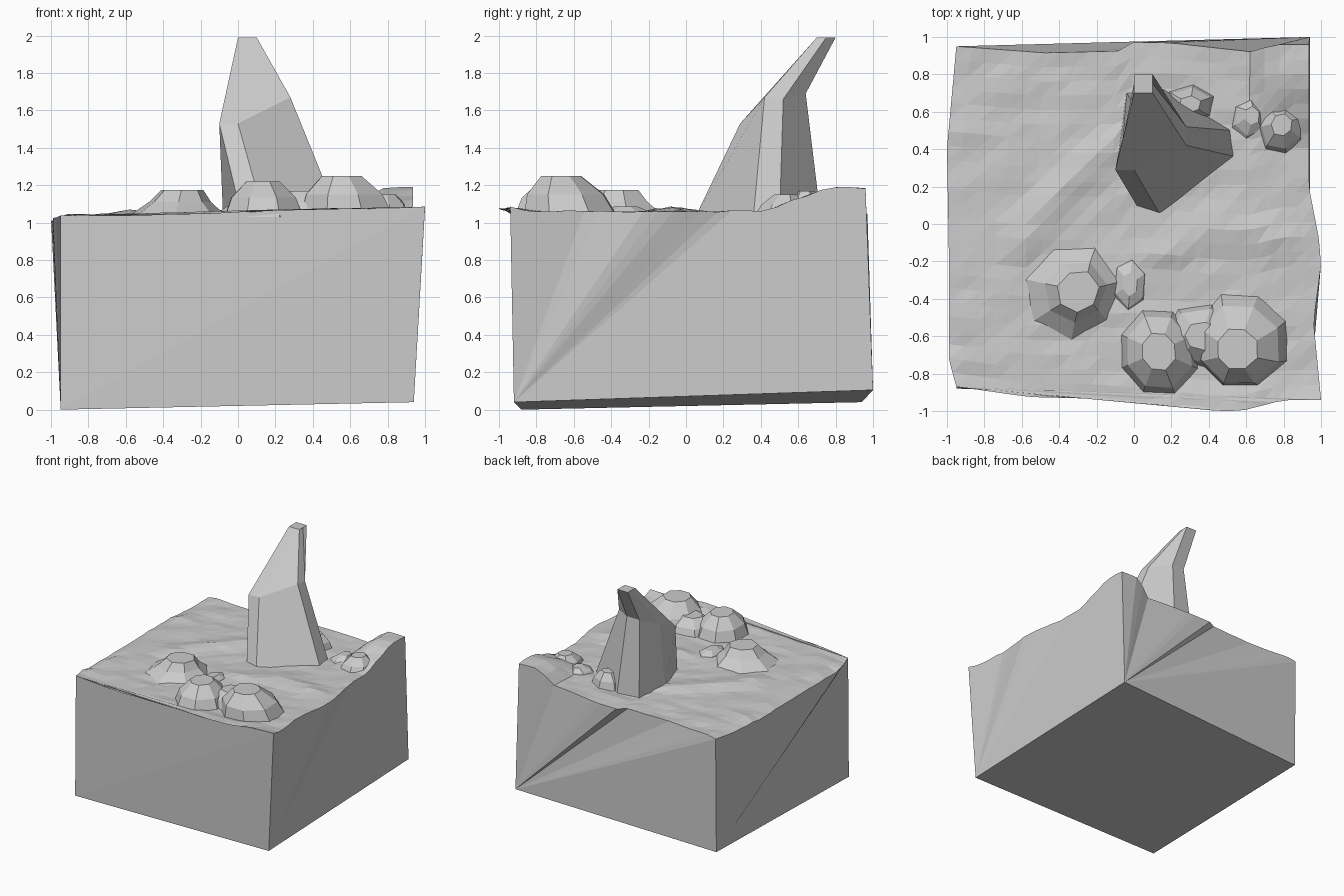
import bpy, math, random
from mathutils import Vector, noise

if "Cube" in bpy.data.objects:
    bpy.data.objects.remove(bpy.data.objects["Cube"])

random.seed(4)
N = 24


def add_mesh(name, verts, faces):
    me = bpy.data.meshes.new(name)
    me.from_pydata(verts, [], faces)
    me.update()
    ob = bpy.data.objects.new(name, me)
    bpy.context.collection.objects.link(ob)
    return ob


def curve(pts, t):
    # piecewise linear lookup
    for (a, p), (b, q) in zip(pts, pts[1:]):
        if t <= b:
            return p + (q - p) * (t - a) / (b - a)
    return pts[-1][1]


def step(a, b, t):
    t = max(0, min(1, (t - a) / (b - a)))
    return t * t * (3 - 2 * t)


def ridge(x, y, path, w):
    # falloff around a polyline
    best = 9
    for a, b in zip(path, path[1:]):
        a, b, p = Vector(a), Vector(b), Vector((x, y))
        t = max(0, min(1, (p - a).dot(b - a) / (b - a).length_squared))
        best = min(best, (p - a.lerp(b, t)).length)
    return max(0, 1 - best / w)


# Ground block: wavy outline, low relief on top, walls fanned to four bottom corners
left = [(0, -.95), (.08, -.99), (.4, -.99), (.7, -1), (1, -.95)]
right = [(0, 1), (.22, .96), (.38, 1), (.45, .99), (.6, .935), (1, .935)]
front = [(0, -.87), (.2, -.925), (.4, -.935), (.72, -1), (.78, -1), (.9, -.94), (1, -.94)]
back = [(0, .95), (.25, .915), (.46, .925), (.5, .97), (.6, .97), (.84, .92), (.9, .96), (1, .96)]


def height(x, y):
    z = 1.048 + .012 * x
    z += .012 * noise.noise(Vector((x * 5, y * 9, 0)))
    z -= .03 * step(-.9, -1, x) * step(-.9, -.6, y)
    z += .03 * ridge(x, y, [(-.6, -.1), (-.42, .15), (-.12, .42)], .14)
    z += .025 * ridge(x, y, [(.1, -.18), (.42, -.01), (.85, -.1)], .14)
    z += .02 * step(-.8, -.93, y) * step(-.4, .4, x)
    z += .125 * step(.36, .8, y) * step(.6, .76, x)
    return z


verts, faces = [], []
for j in range(N + 1):
    for i in range(N + 1):
        u, v = i / N, j / N
        x = curve(left, v) * (1 - u) + curve(right, v) * u
        y = curve(front, u) * (1 - v) + curve(back, u) * v
        verts.append((x, y, height(x, y)))
k = lambda i, j: j * (N + 1) + i
for j in range(N):
    for i in range(N):
        a, b, c, d = k(i, j), k(i + 1, j), k(i + 1, j + 1), k(i, j + 1)
        faces += [(a, b, c), (a, c, d)]
FL = len(verts)
FR, BR, BL = FL + 1, FL + 2, FL + 3
verts += [(-.95, -.88, 0), (.94, -.92, .04), (.94, 1, .105), (-.95, .94, .04)]
faces.append((FL, BL, BR, FR))


def wall(edge, pivot, other):
    # edge runs from above pivot to above other
    for a, b in zip(edge, edge[1:]):
        faces.append((pivot, b, a))
    faces.append((pivot, other, edge[-1]))


wall([k(N, j) for j in range(N + 1)], FR, BR)
wall([k(N - i, N) for i in range(N + 1)], BR, BL)
wall([k(0, N - j) for j in range(N + 1)], BL, FL)
lip = [k(i, 0) for i in range(N + 1)]
faces += [(FL, FR, lip[-1]), (FL, lip[-1], lip[0])]
faces += [(lip[0], b, a) for a, b in zip(lip[1:], lip[2:])]
add_mesh("ground_block", verts, faces)


def loft(name, rings):
    n = len(rings[0])
    vs = [p for r in rings for p in r]
    fs = []
    for r in range(len(rings) - 1):
        for i in range(n):
            a, b = r * n + i, r * n + (i + 1) % n
            fs.append((a, b, b + n, a + n))
    fs.append(tuple(range(n))[::-1])
    fs.append(tuple(range(len(vs) - n, len(vs))))
    return add_mesh(name, vs, fs)


# Leaning spire: base, shoulder and small tip, seven sided
base = [(.02, .09, 1.03), (.14, .05, 1.03), (.54, .36, 1.03), (.52, .5, 1.03),
        (.16, .72, 1.03), (-.04, .7, 1.03), (-.08, .4, 1.03)]
shoulder = [(-.1, .29, 1.53), (0, .29, 1.53), (.28, .42, 1.67), (.28, .52, 1.66),
            (.12, .64, 1.69), (0, .64, 1.69), (-.06, .45, 1.6)]
tip = [(0, .7, 1.99), (.05, .7, 1.99), (.1, .7, 1.99), (.1, .75, 1.99),
       (.1, .8, 1.99), (0, .8, 1.99), (0, .75, 1.99)]
loft("spire", [base, shoulder, tip])


def rock(name, cx, cy, rx, ry, top, n, tx=0, ty=0, turn=0.4, mid=.82):
    # faceted boulder; tx, ty shift the crown
    wob = [random.uniform(.93, 1.05) for _ in range(n)]
    rings = []
    for s, h in ((1, 0), (mid, .55), (.42, 1)):
        z = 1.03 + (top - 1.03) * h
        rings.append([(cx + tx * h + rx * s * w * math.cos(turn + math.tau * i / n),
                       cy + ty * h + ry * s * w * math.sin(turn + math.tau * i / n), z)
                      for i, w in enumerate(wob)])
    return loft(name, rings)


# Loose boulders
rock("front_boulder_left", .13, -.68, .23, .25, 1.22, 8, 0, -.0)
rock("front_boulder_right", .57, -.62, .27, .28, 1.25, 8, -.02, -.05)
rock("boulder_bridge", .36, -.6, .22, .18, 1.17, 7)
rock("left_boulder", -.33, -.36, .27, .27, 1.175, 7, .03, .0, .2, .62)
rock("left_boulder_foot", -.02, -.32, .1, .16, 1.085, 6)
rock("spire_foot", .3, .64, .14, .11, 1.17, 6)
rock("back_boulder", .79, .5, .14, .15, 1.15, 7, 0, .03)
rock("back_boulder_small", .6, .55, .1, .12, 1.1, 6, .03, .03)
